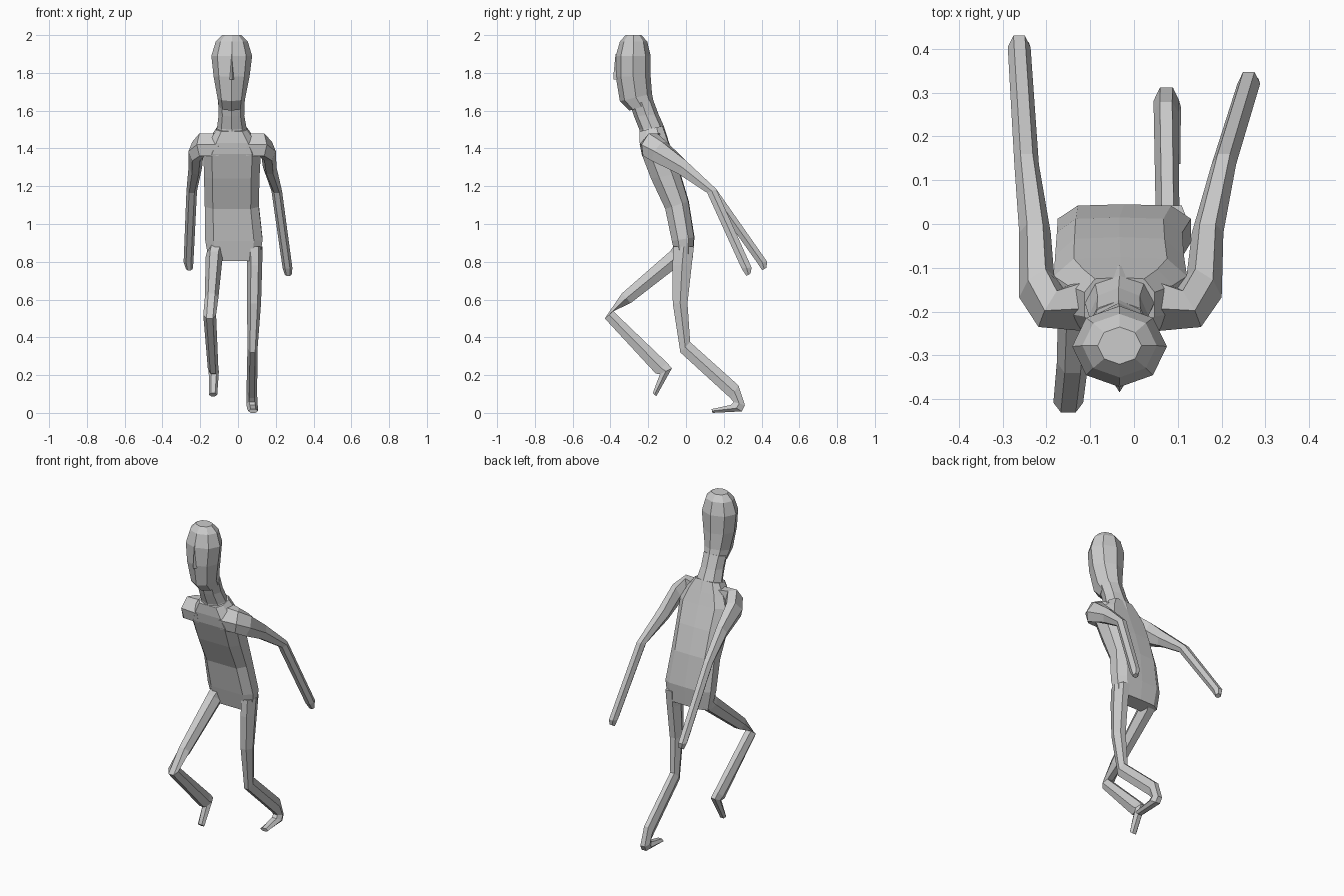
import bpy, bmesh, math
from mathutils import Vector

# Cross-sections in unit space: (across, front-to-back)
HEX = [(math.cos(a), math.sin(a) / math.sin(math.pi / 3))
       for a in (math.pi / 3 * i for i in range(6))]
OCT = [(math.cos(a), math.sin(a)) for a in (math.pi / 4 * i for i in range(8))]
BOX8 = [(1, -.45), (1, .45), (.7, .95), (0, 1),
        (-.7, .95), (-1, .45), (-1, -.45), (-.7, -1), (.7, -1)]
DIAMOND = [(1, 0), (0, 1), (-1, 0), (0, -1)]


def loft(name, profile, rings):
    """Ring: centre x, half width, front y, front z, back y, back z, optional sideways yaw in y."""
    bm = bmesh.new()
    loops = []
    for x, w, y1, z1, y2, z2, *yaw in rings:
        c = Vector((x, (y1 + y2) / 2, (z1 + z2) / 2))
        u = Vector((w, yaw[0] if yaw else 0, 0))
        v = Vector((0, (y2 - y1) / 2, (z2 - z1) / 2))
        loops.append([bm.verts.new(c + u * a + v * b) for a, b in profile])
    n = len(profile)
    for a, b in zip(loops, loops[1:]):
        for i in range(n):
            j = (i + 1) % n
            bm.faces.new((a[i], a[j], b[j], b[i]))
    bm.faces.new(loops[0])
    bm.faces.new(loops[-1])
    bmesh.ops.recalc_face_normals(bm, faces=bm.faces)
    mesh = bpy.data.meshes.new(name)
    bm.to_mesh(mesh)
    bm.free()
    obj = bpy.data.objects.new(name, mesh)
    bpy.context.collection.objects.link(obj)
    return obj


# Torso, leaning forward, tapering into the neck
loft("torso", BOX8, [
    (-.020, .135, -.050, .805, .035, .815),
    (-.022, .152, -.075, .91, .045, .93),
    (-.033, .143, -.110, 1.08, .015, 1.12),
    (-.033, .147, -.185, 1.24, -.030, 1.27),
    (-.031, .152, -.235, 1.37, -.075, 1.39),
    (-.031, .120, -.245, 1.43, -.100, 1.46),
    (-.033, .080, -.245, 1.49, -.122, 1.52)])

# Neck and head
loft("neck", OCT, [
    (-.033, .100, -.240, 1.44, -.095, 1.45),
    (-.033, .078, -.247, 1.50, -.118, 1.52),
    (-.035, .068, -.275, 1.57, -.145, 1.58),
    (-.035, .070, -.295, 1.63, -.175, 1.66)])
loft("head", OCT, [
    (-.035, .066, -.300, 1.60, -.170, 1.64),
    (-.035, .074, -.350, 1.65, -.180, 1.69),
    (-.034, .095, -.372, 1.78, -.187, 1.78),
    (-.033, .108, -.372, 1.89, -.187, 1.89),
    (-.033, .085, -.350, 1.965, -.205, 1.965),
    (-.033, .050, -.320, 2.0, -.235, 2.0)])
loft("nose", DIAMOND, [
    (-.033, .014, -.384, 1.765, -.340, 1.765),
    (-.033, .013, -.384, 1.79, -.340, 1.79),
    (-.033, .005, -.373, 1.90, -.350, 1.90)])

# Arms swept back: side, shoulder/bend/upper/elbow/hand x, hand y and z shift
for side, label, xs, dy, dz in (
        (-1, "right_arm", (-.10, -.19, -.222, -.226, -.245, -.262), 0, 0),
        (1, "left_arm", (.04, .125, .16, .168, .205, .262), -.083, -.03)):
    loft(label, HEX, [
        (xs[0], .005, -.200, 1.36, -.160, 1.48, -side * .065),
        (xs[1], .028, -.205, 1.36, -.175, 1.48, -side * .045),
        (xs[2], .040, -.170, 1.335, -.115, 1.435, -side * .025),
        (xs[3], .036, -.040, 1.265, .000, 1.335),
        (xs[4], .028, .112, 1.165, .160, 1.185),
        (xs[5], .026, .377 + dy, .795 + dz, .430 + dy, .80 + dz),
        (xs[5] + .004, .018, .403 + dy, .755 + dz, .425 + dy, .768 + dz)])

# Trailing leg, foot flat on the ground
loft("left_leg", HEX, [
    (.088, .042, -.065, .88, .042, .88),
    (.088, .040, -.072, .78, .030, .78),
    (.085, .037, -.070, .58, .008, .58),
    (.077, .027, -.030, .32, .022, .375),
    (.073, .028, .235, .078, .278, .145),
    (.074, .029, .252, .058, .312, .04),
    (.077, .030, .238, .042, .295, .008),
    (.080, .026, .135, .02, .140, 0)])

# Leading leg, raised with the knee bent
loft("right_leg", HEX, [
    (-.110, .050, -.045, .91, .025, .83),
    (-.126, .045, -.085, .855, -.010, .80),
    (-.140, .036, -.340, .632, -.292, .582),
    (-.150, .034, -.430, .50, -.385, .538),
    (-.132, .028, -.160, .208, -.100, .265),
    (-.128, .027, -.138, .205, -.075, .236),
    (-.132, .022, -.176, .105, -.157, .088)])
